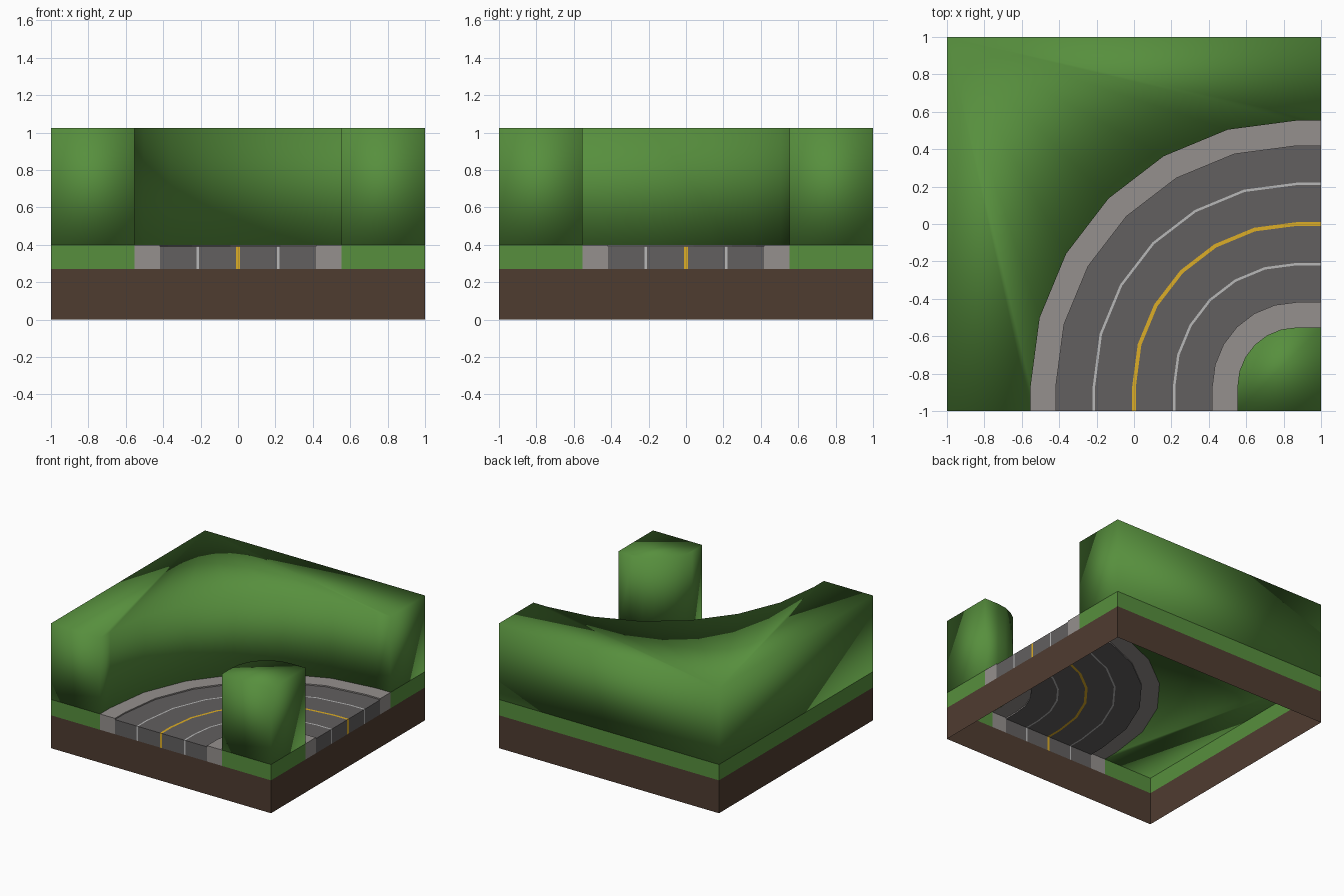
import bpy
from math import sin, cos, radians

if "Cube" in bpy.data.objects:
    bpy.data.objects.remove(bpy.data.objects["Cube"])

C = 0.87            # road bend centre is (C, -C)
DIRT, GROUND, ROAD, TOP = 0.27, 0.40, 0.39, 1.025
EDGE, CURB = 0.553, 0.418   # half widths with and without the curbs


def material(name, rgb):
    m = bpy.data.materials.new(name)
    m.diffuse_color = (*rgb, 1)
    m.use_nodes = True
    m.node_tree.nodes["Principled BSDF"].inputs["Base Color"].default_value = m.diffuse_color
    return m


grass = material("grass", (0.095, 0.275, 0.047))
dirt = material("dirt", (0.078, 0.045, 0.030))
asphalt = material("asphalt", (0.122, 0.115, 0.115))
stone = material("stone", (0.30, 0.28, 0.27))
yellow = material("yellow", (0.72, 0.42, 0.02))
white = material("white", (0.48, 0.48, 0.48))


def add(name, verts, faces, mat, smooth=False):
    me = bpy.data.meshes.new(name)
    me.from_pydata(verts, [], faces)
    me.materials.append(mat)
    for p in me.polygons:
        p.use_smooth = smooth
    ob = bpy.data.objects.new(name, me)
    bpy.context.collection.objects.link(ob)


def bend(u):
    """Path through the tile that starts at x = u on the front edge."""
    r = C - u
    arc = [(C - r * cos(radians(a)), -C + r * sin(radians(a))) for a in range(0, 91, 15)]
    return [(u, -1)] + arc + [(1, -u)]


def strip(name, profile, mat):
    """Sweep an (offset, height) profile round the bend and close both tile ends."""
    n = len(profile)
    paths = [bend(u) for u, z in profile]
    rows = len(paths[0])
    verts = [(*paths[k][i], profile[k][1]) for i in range(rows) for k in range(n)]
    faces = [(i * n + k, i * n + k + 1, (i + 1) * n + k + 1, (i + 1) * n + k)
             for i in range(rows - 1) for k in range(n - 1)]
    a, b = profile[0][0], profile[-1][0]
    z = max(p[1] for p in profile)
    for end in (0, 1):
        pts = [(a, DIRT), (b, DIRT), (b, z), (a, z)]
        s = len(verts)
        verts += [(1, -u, h) if end else (u, -1, h) for u, h in pts]
        f = (s, s + 1, s + 2, s + 3)
        faces.append(f[::-1] if end else f)
    add(name, verts, faces, mat)


def wall(name, path, z0, z1, mat):
    verts, faces = [], []
    for p, q in zip(path, path[1:]):
        s = len(verts)
        verts += [(*p, z0), (*q, z0), (*q, z1), (*p, z1)]
        faces.append((s, s + 1, s + 2, s + 3))
    add(name, verts, faces, mat)


def prism(name, outline, z0, z1, mat):
    n = len(outline)
    verts = [(*p, z) for z in (z0, z1) for p in outline]
    faces = [tuple(range(n))[::-1], tuple(range(n, 2 * n))]
    faces += [(i, (i + 1) % n, n + (i + 1) % n, n + i) for i in range(n)]
    add(name, verts, faces, mat, smooth=True)


# Open dirt skirt and grass band round the tile
wall("dirt_skirt", [(-1, -1), (1, -1), (1, 1), (-1, 1), (-1, -1)], 0, DIRT, dirt)
wall("outer_grass_band", [(1, EDGE), (1, 1), (-1, 1), (-1, -1), (-EDGE, -1)], DIRT, GROUND, grass)
wall("inner_grass_band", [(EDGE, -1), (1, -1), (1, -EDGE)], DIRT, GROUND, grass)

# Tall grass banks on both sides of the bend
prism("outer_bank", [(1, 1), (-1, 1), (-1, -1)] + bend(-EDGE), GROUND, TOP, grass)
prism("inner_bank", [(1, -1)] + bend(EDGE)[::-1], GROUND, TOP, grass)

# Curbs with a small step down to the road
strip("outer_curb", [(-EDGE, GROUND), (-CURB, GROUND), (-CURB, ROAD)], stone)
strip("inner_curb", [(CURB, ROAD), (CURB, GROUND), (EDGE, GROUND)], stone)

# Lanes and the painted lines set flush between them
marks = [-CURB, -0.221, -0.208, -0.01, 0.01, 0.208, 0.221, CURB]
names = ["lane_1", "outer_line", "lane_2", "centre_line", "lane_3", "inner_line", "lane_4"]
for name, a, b in zip(names, marks, marks[1:]):
    mat = asphalt if "lane" in name else yellow if "centre" in name else white
    strip(name, [(a, ROAD), (b, ROAD)], mat)
